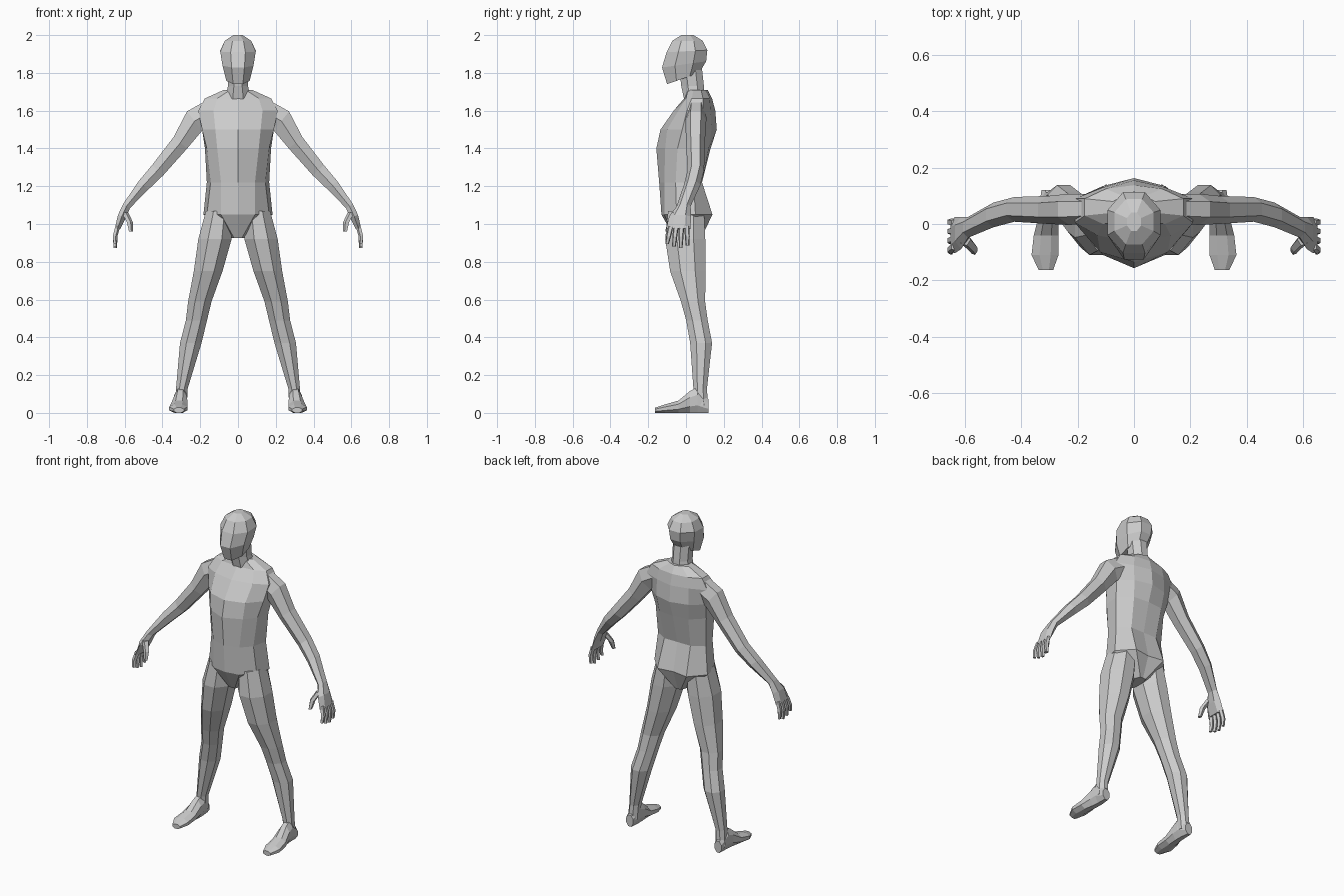
import bpy, bmesh, math
from mathutils import Vector


def skin(name, rings, mirror=False):
    """Join equal-length point rings into a closed, flat-shaded skin."""
    bm = bmesh.new()
    loops = [[bm.verts.new(p) for p in ring] for ring in rings]
    n = len(loops[0])
    for a, b in zip(loops, loops[1:]):
        for i in range(n):
            j = (i + 1) % n
            bm.faces.new((a[i], a[j], b[j], b[i]))
    bm.faces.new(loops[0])
    bm.faces.new(loops[-1])
    bmesh.ops.recalc_face_normals(bm, faces=bm.faces)
    mesh = bpy.data.meshes.new(name)
    bm.to_mesh(mesh)
    bm.free()
    ob = bpy.data.objects.new(name, mesh)
    bpy.context.collection.objects.link(ob)
    if mirror:
        ob.modifiers.new("mirror", 'MIRROR').use_mirror_merge = False
    return ob


def ring(n, x, y, z, hw, hd, roll=0, tilt=0):
    """n-gon ring: half width hw (rolled in xz), half depth hd (tilted in yz)."""
    r, t = math.radians(roll), math.radians(tilt)
    u = Vector((math.cos(r), 0, math.sin(r)))
    v = Vector((0, math.cos(t), math.sin(t)))
    k = 1 / math.cos(math.pi / n)
    pts = []
    for i in range(n):
        a = 2 * math.pi * (i + 0.5) / n
        pts.append(Vector((x, y, z)) + u * hw * k * math.cos(a) + v * hd * k * math.sin(a))
    return pts


def loft(name, sections, n=8, mirror=False):
    return skin(name, [ring(n, *s) for s in sections], mirror)


# Torso: z, front centre y, four half-outline points, back centre y
torso = [
    (0.925, -0.06, (0.02, -0.06), (0.035, -0.02), (0.035, 0.04), (0.02, 0.08), 0.08),
    (1.05, -0.13, (0.09, -0.115), (0.165, -0.05), (0.183, 0.05), (0.10, 0.14), 0.125),
    (1.22, -0.142, (0.09, -0.115), (0.145, -0.055), (0.165, 0.04), (0.09, 0.085), 0.085),
    (1.40, -0.157, (0.11, -0.11), (0.165, -0.045), (0.175, 0.05), (0.10, 0.12), 0.13),
    (1.50, -0.135, (0.12, -0.10), (0.19, -0.02), (0.19, 0.075), (0.11, 0.135), 0.163),
    (1.60, -0.065, (0.13, -0.04), (0.21, 0.005), (0.21, 0.09), (0.11, 0.13), 0.155),
    (1.665, -0.01, (0.11, 0.0), (0.175, 0.03), (0.175, 0.09), (0.10, 0.125), 0.138),
    (1.71, 0.0, (0.04, 0.01), (0.075, 0.04), (0.075, 0.08), (0.04, 0.10), 0.115),
]
rings = []
for z, front, a, b, c, d, back in torso:
    half = (a, b, c, d)
    outline = [(0, front), *half, (0, back), *[(-x, y) for x, y in reversed(half)]]
    rings.append([(x, y, z) for x, y in outline])
skin("torso", rings)

# Neck and head
loft("neck", [
    (0, 0.045, 1.66, 0.068, 0.055),
    (0, 0.035, 1.73, 0.053, 0.06),
    (0, 0.025, 1.82, 0.055, 0.06),
])
loft("head", [
    (0, -0.015, 1.770, 0.062, 0.09, 0, 19),
    (0, -0.010, 1.845, 0.082, 0.118, 0, 8),
    (0, 0.005, 1.915, 0.094, 0.108, 0, 3),
    (0, 0.008, 1.970, 0.070, 0.080),
    (0, 0.008, 2.000, 0.025, 0.032),
])

# Arms, ending in the palm
loft("arm", [
    (0.14, 0.055, 1.595, 0.065, 0.045, 65),
    (0.23, 0.052, 1.545, 0.065, 0.048, 52),
    (0.305, 0.05, 1.43, 0.047, 0.043, 40),
    (0.425, 0.052, 1.285, 0.040, 0.038, 42),
    (0.50, 0.032, 1.205, 0.034, 0.038, 42),
    (0.59, -0.012, 1.095, 0.021, 0.032, 30),
    (0.615, -0.032, 1.04, 0.022, 0.050, 20),
    (0.638, -0.040, 0.975, 0.014, 0.056, 10),
], 6, True)

# Fingers and thumb
for i, tip in enumerate((0.895, 0.88, 0.872, 0.885)):
    y = -0.08 + i * 0.028
    loft("finger", [
        (0.637, y, 0.99, 0.012, 0.012),
        (0.652, y - 0.012 + i * 0.005, 0.935, 0.011, 0.011),
        (0.650, y - 0.020 + i * 0.008, tip, 0.008, 0.008),
    ], 5, True)
loft("thumb", [
    (0.60, -0.055, 1.06, 0.016, 0.018),
    (0.574, -0.083, 1.01, 0.014, 0.014),
    (0.568, -0.098, 0.96, 0.009, 0.010),
], 5, True)

# Legs
loft("leg", [
    (0.10, 0.0, 1.07, 0.070, 0.095),
    (0.122, -0.004, 0.92, 0.088, 0.106),
    (0.158, 0.010, 0.75, 0.076, 0.094),
    (0.202, 0.037, 0.59, 0.062, 0.064),
    (0.220, 0.058, 0.49, 0.056, 0.057),
    (0.250, 0.080, 0.37, 0.057, 0.058),
    (0.297, 0.075, 0.13, 0.031, 0.036),
    (0.303, 0.080, 0.04, 0.032, 0.036),
], 8, True)

# Feet, swept from heel to toe with flat soles
foot = [(0.305, 0.12, 0.07, 0.024), (0.303, 0.06, 0.135, 0.034), (0.305, 0.02, 0.115, 0.036),
        (0.312, -0.04, 0.065, 0.044), (0.316, -0.11, 0.045, 0.048), (0.313, -0.163, 0.028, 0.026)]
loft("foot", [(x, y, top / 2, hw, top / 2, 0, 90) for x, y, top, hw in foot], 8, True)
